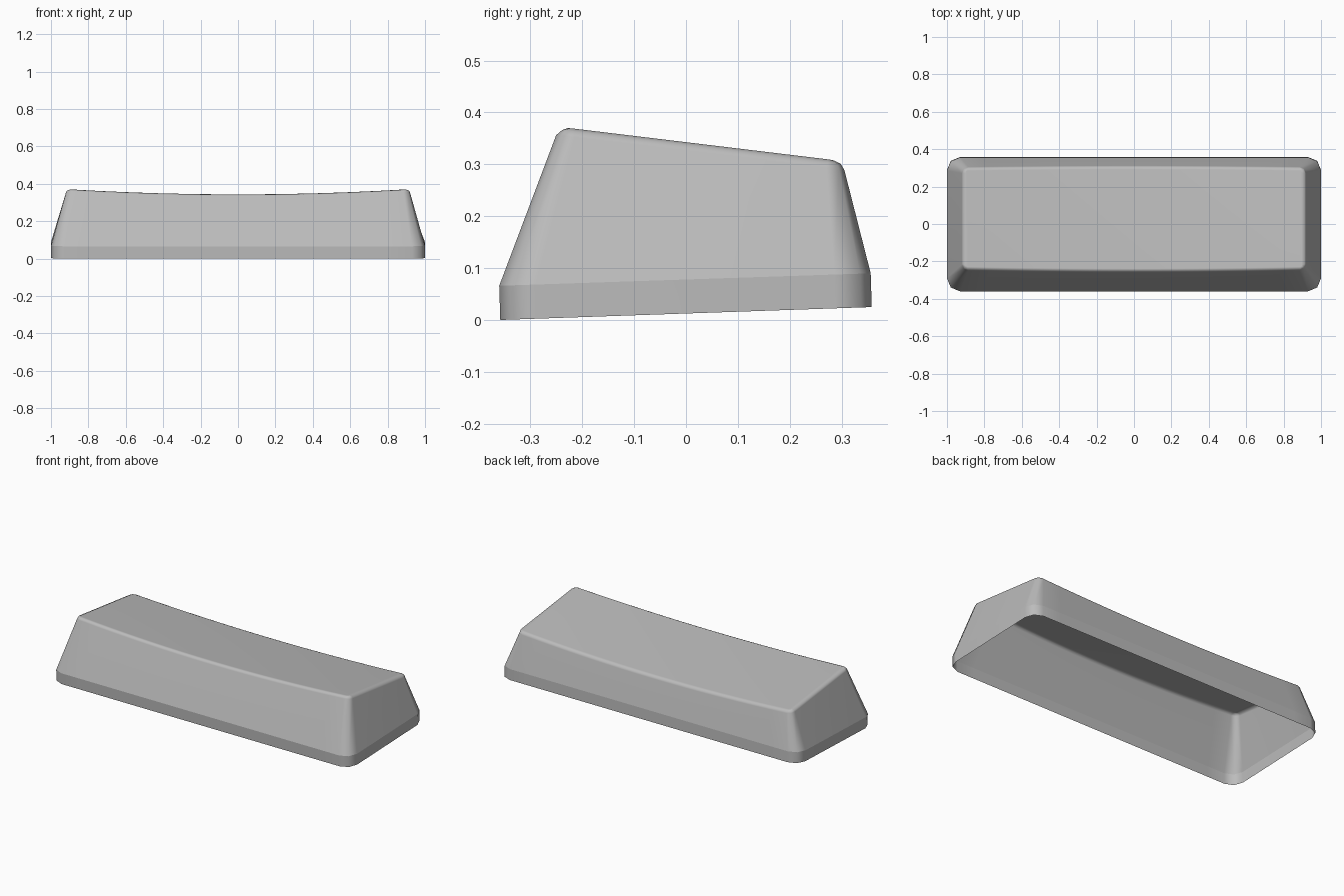
import bpy, bmesh, math

cube = bpy.data.objects.get("Cube")
if cube:
    bpy.data.objects.remove(cube, do_unlink=True)

GREY = (0.5, 0.5, 0.5, 1)
mat = bpy.data.materials.new("mid grey plastic")
mat.use_nodes = True
mat.diffuse_color = GREY
bsdf = mat.node_tree.nodes["Principled BSDF"]
bsdf.inputs["Base Color"].default_value = GREY
bsdf.inputs["Roughness"].default_value = 0.6

SPANS = 16     # divisions along the long sides
CORNER = 2     # segments in each rounded corner
DISH = 0.027   # depth of the hollow across the top


def ring(half_x, front, back, radius, height, tilt, dish):
    """Rounded rectangle lying in a tilted plane, optionally dished along x."""
    pts = []
    inner = half_x - radius

    def corner(cx, cy, start):
        for i in range(CORNER + 1):
            a = start + math.pi / 2 * i / CORNER
            pts.append((cx + radius * math.cos(a), cy + radius * math.sin(a)))

    def side(y, direction):
        for i in range(1, SPANS):
            pts.append((direction * inner * (2 * i / SPANS - 1), y))

    corner(-inner, front + radius, math.pi)
    side(front, 1)
    corner(inner, front + radius, 1.5 * math.pi)
    corner(inner, back - radius, 0)
    side(back, -1)
    corner(-inner, back - radius, math.pi / 2)

    out = []
    for x, y in pts:
        drop = dish * max(0, 1 - (x / 0.9) ** 2)
        z = height + tilt * y - drop
        # The dished rim slides down the sloping walls
        y += -0.378 * drop if y < 0 else 0.25 * drop
        out.append((x, y, z))
    return out


# Rings from the open bottom to the top: skirt, wall, rounded rim
levels = [
    ring(1.0, -0.358, 0.358, 0.07, 0.0125, 0.0347, 0),
    ring(1.0, -0.36, 0.356, 0.07, 0.078, 0.0335, 0),
    ring(0.92, -0.25, 0.305, 0.035, 0.3268, -0.1207, DISH),
    ring(0.914, -0.239, 0.298, 0.025, 0.3375, -0.121, DISH),
    ring(0.9, -0.228, 0.285, 0.012, 0.3427, -0.121, DISH),
]

bm = bmesh.new()
rows = [[bm.verts.new(p) for p in level] for level in levels]
count = len(rows[0])
for low, high in zip(rows, rows[1:]):
    for i in range(count):
        j = (i + 1) % count
        bm.faces.new((low[i], low[j], high[j], high[i]))

# Dished top: strips from front edge to back edge, then the two end caps
top = rows[-1]
half = count // 2
first, last = CORNER, CORNER + SPANS
for i in range(first, last):
    bm.faces.new((top[i], top[i + 1], top[count - 2 - i], top[count - 1 - i]))
bm.faces.new(top[last:half + CORNER + 1])
bm.faces.new(top[count - 1 - CORNER:] + top[:CORNER + 1])

# Smooth shell with a crisp line between skirt and wall
for f in bm.faces:
    f.smooth = True
belt = set(rows[1])
for e in bm.edges:
    if e.verts[0] in belt and e.verts[1] in belt:
        e.smooth = False

mesh = bpy.data.meshes.new("keycap_shell")
bm.to_mesh(mesh)
bm.free()
mesh.materials.append(mat)
shell = bpy.data.objects.new("keycap_shell", mesh)
bpy.context.collection.objects.link(shell)
weighted = shell.modifiers.new("flat_face_shading", 'WEIGHTED_NORMAL')
weighted.keep_sharp = True
